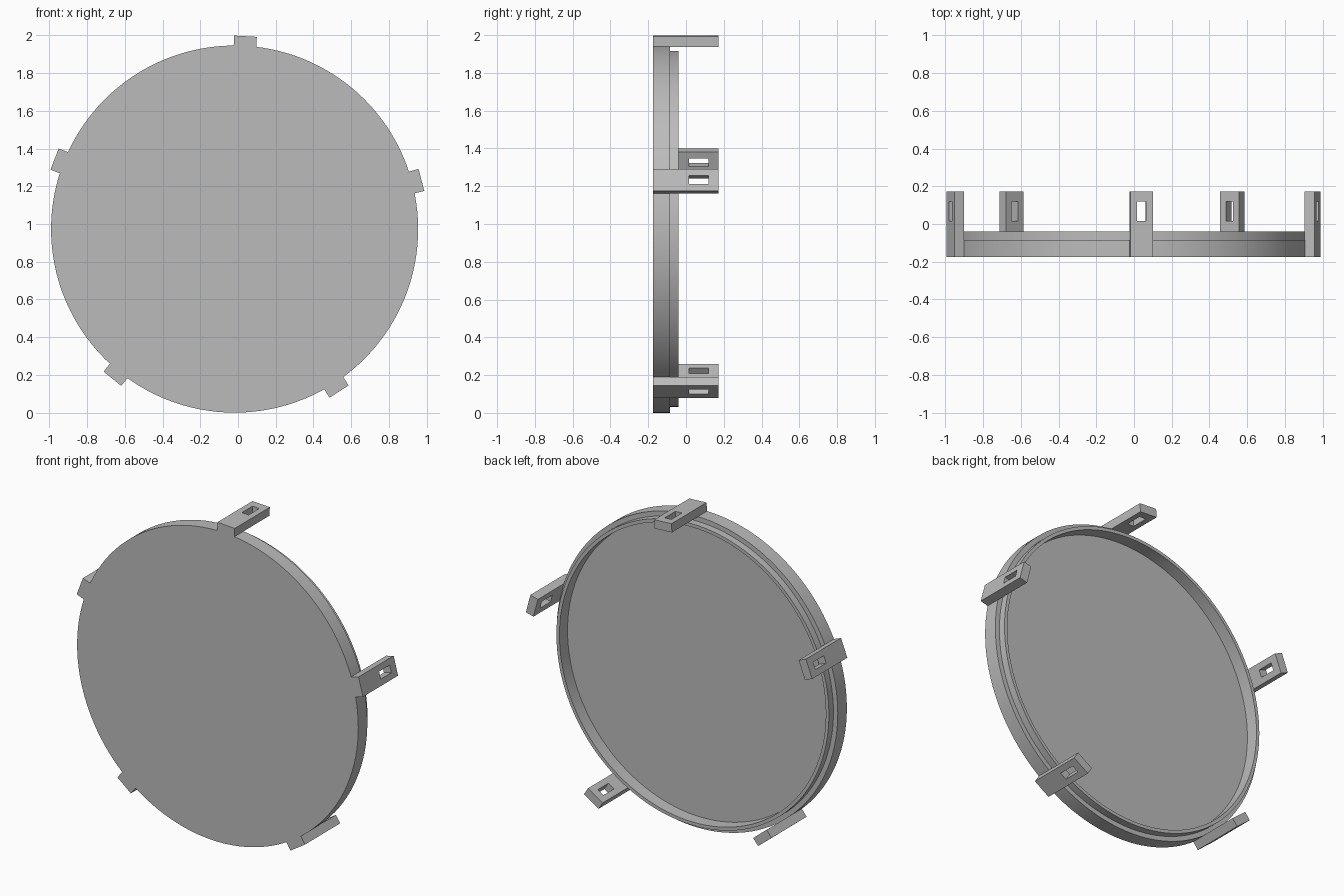
import bpy, bmesh, math
from mathutils import Matrix, Vector

cube = bpy.data.objects.get("Cube")
if cube:
    bpy.data.objects.remove(cube, do_unlink=True)

CENTRE = Vector((-0.018, 0, 0.973))
TAB_COUNT = 5

grey = bpy.data.materials.new("plain grey")
grey.use_nodes = True
grey.diffuse_color = (0.5, 0.5, 0.5, 1)
grey.node_tree.nodes["Principled BSDF"].inputs["Base Color"].default_value = (0.5, 0.5, 0.5, 1)


def finish(bm, name, matrix):
    bmesh.ops.recalc_face_normals(bm, faces=bm.faces[:])
    mesh = bpy.data.meshes.new(name)
    bm.to_mesh(mesh)
    bm.free()
    mesh.materials.append(grey)
    obj = bpy.data.objects.new(name, mesh)
    obj.matrix_world = matrix
    bpy.context.collection.objects.link(obj)
    return obj


# Round cover: stepped rim and recessed back, turned about the y axis
def make_cover():
    profile = [(0, -0.175), (0.973, -0.175), (0.973, -0.085), (0.943, -0.085),
               (0.943, -0.04), (0.922, -0.04), (0.922, -0.12), (0, -0.12)]
    bm = bmesh.new()
    verts = [bm.verts.new((0, y, r)) for r, y in profile]
    edges = [bm.edges.new(pair) for pair in zip(verts, verts[1:])]
    bmesh.ops.spin(bm, geom=verts + edges, cent=(0, 0, 0), axis=(0, 1, 0),
                   angle=math.tau, steps=128, use_merge=False)
    bmesh.ops.remove_doubles(bm, verts=bm.verts[:], dist=0.0001)
    cover = finish(bm, "round_cover", Matrix.Translation(CENTRE))
    bpy.ops.object.select_all(action='DESELECT')
    cover.select_set(True)
    bpy.context.view_layer.objects.active = cover
    bpy.ops.object.shade_smooth_by_angle(angle=math.radians(30))


# Clip tab: flat bar with a rectangular slot right through it
def make_tab(name, angle):
    xs = (-0.06, -0.023, 0.023, 0.06)
    ys = (-0.175, 0.015, 0.12, 0.172)
    bm = bmesh.new()
    grid = [[bm.verts.new((x, y, 0.97)) for y in ys] for x in xs]
    for i in range(3):
        for j in range(3):
            if (i, j) != (1, 1):
                bm.faces.new((grid[i][j], grid[i + 1][j],
                              grid[i + 1][j + 1], grid[i][j + 1]))
    top = bmesh.ops.extrude_face_region(bm, geom=bm.faces[:])["geom"]
    bmesh.ops.translate(bm, vec=(0, 0, 0.054),
                        verts=[g for g in top if isinstance(g, bmesh.types.BMVert)])
    finish(bm, name, Matrix.Translation(CENTRE) @ Matrix.Rotation(angle, 4, 'Y'))


make_cover()
for k in range(TAB_COUNT):
    make_tab(f"clip_tab_{k + 1}", math.radians(3.25) + k * math.tau / TAB_COUNT)
